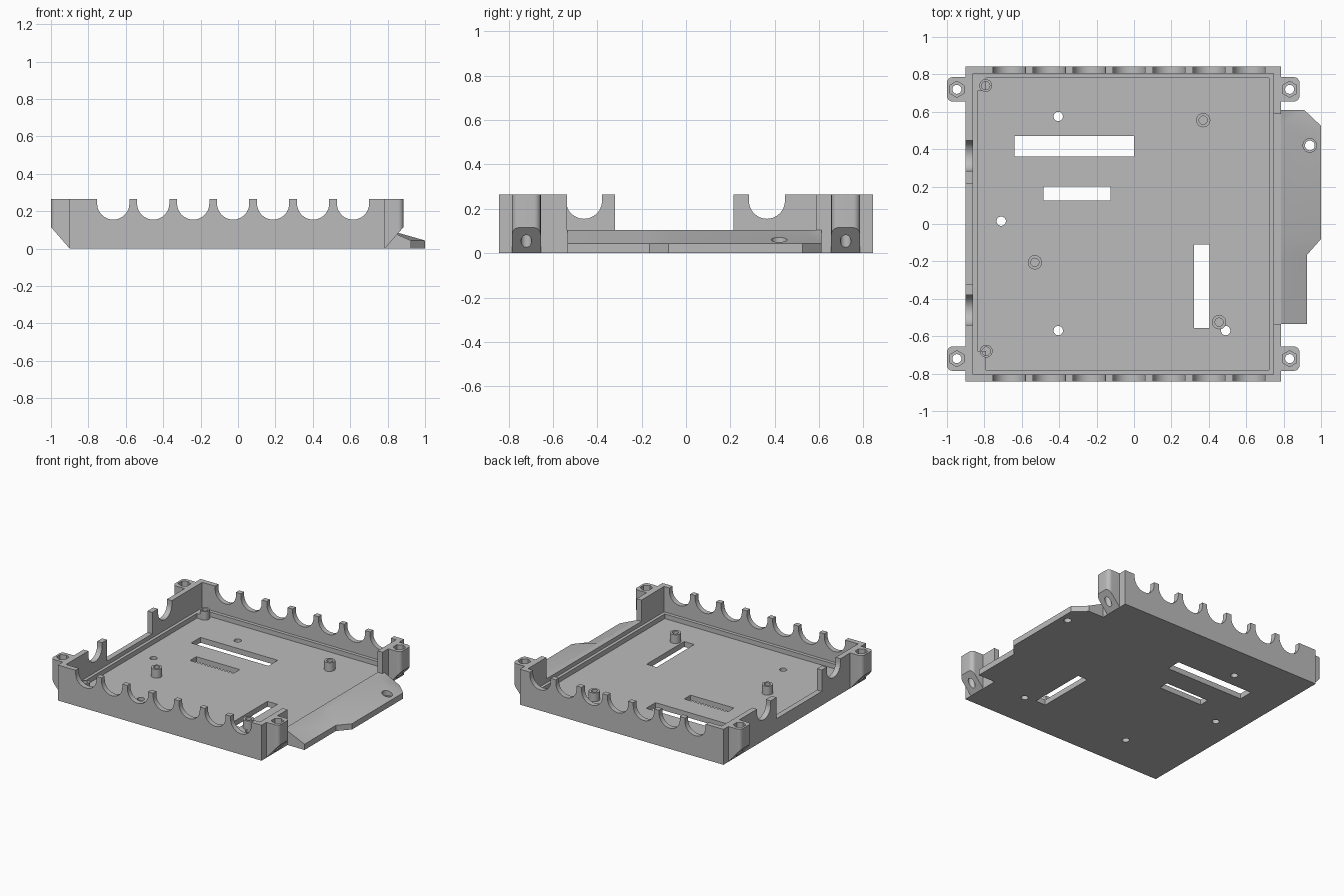
import bpy, bmesh, math

if "Cube" in bpy.data.objects:
    bpy.data.objects.remove(bpy.data.objects["Cube"], do_unlink=True)

grey = bpy.data.materials.new("plain_grey")
grey.use_nodes = True
colour = (0.5, 0.5, 0.5, 1)
grey.diffuse_color = colour
grey.node_tree.nodes["Principled BSDF"].inputs["Base Color"].default_value = colour

TOP, FLOOR, LEDGE, LIP = 0.265, 0.04, 0.075, 0.105


def finish(name, bm):
    bmesh.ops.recalc_face_normals(bm, faces=bm.faces)
    mesh = bpy.data.meshes.new(name)
    bm.to_mesh(mesh)
    bm.free()
    mesh.materials.append(grey)
    obj = bpy.data.objects.new(name, mesh)
    bpy.context.collection.objects.link(obj)
    return obj


def prism(name, outline, low, high, axis="z"):
    """Extrude a 2D outline along an axis."""
    place = {"x": lambda a, b, c: (c, a, b),
             "y": lambda a, b, c: (a, c, b),
             "z": lambda a, b, c: (a, b, c)}[axis]
    bm = bmesh.new()
    ends = [[bm.verts.new(place(a, b, c)) for a, b in outline] for c in (low, high)]
    n = len(outline)
    bm.faces.new(ends[0])
    bm.faces.new(ends[1])
    for i in range(n):
        j = (i + 1) % n
        bm.faces.new((ends[0][i], ends[0][j], ends[1][j], ends[1][i]))
    return finish(name, bm)


def box(name, x0, x1, y0, y1, z0, z1):
    return prism(name, [(x0, y0), (x1, y0), (x1, y1), (x0, y1)], z0, z1)


def arc(cx, cy, r, start=0, end=360, n=32):
    full = end - start == 360
    steps = n if full else n + 1
    return [(cx + r * math.cos(math.radians(start + (end - start) * i / n)),
             cy + r * math.sin(math.radians(start + (end - start) * i / n)))
            for i in range(steps)]


def cut(obj, cutter):
    mod = obj.modifiers.new("cut", "BOOLEAN")
    mod.operation = "DIFFERENCE"
    mod.solver = "EXACT"
    mod.object = cutter
    bpy.context.view_layer.objects.active = obj
    bpy.ops.object.modifier_apply(modifier=mod.name)
    bpy.data.objects.remove(cutter, do_unlink=True)


def u_notch(centre, r, low, high, axis):
    bottom = arc(centre, 0.155 + r, r, 180, 360, 24)
    return prism("cutter", [(centre - r, 0.4)] + bottom + [(centre + r, 0.4)], low, high, axis)


# Open tray with a stepped ledge round the floor
case = box("case_shell", -0.9, 0.785, -0.843, 0.843, 0, TOP)
cut(case, box("cutter", -0.86, 0.745, -0.805, 0.805, LEDGE, 0.5))
cut(case, box("cutter", -0.837, 0.722, -0.78, 0.78, FLOOR, 0.5))

# Cable notches in the front and back walls
for i in range(7):
    x = -0.667 + i * 0.2137
    for low in (-0.9, 0.75):
        cut(case, u_notch(x, 0.086, low, low + 0.15, "y"))

# Left wall notches and gap, right wall opening
for y in (-0.46, 0.365):
    cut(case, u_notch(y, 0.081, -0.95, -0.85, "x"))
cut(case, box("cutter", -0.95, -0.85, -0.32, 0.215, LIP, 0.5))
cut(case, box("cutter", 0.735, 0.85, -0.537, 0.587, LIP, 0.5))

# Floor slots and holes
for x0, x1, y0, y1 in ((-0.64, 0, 0.36, 0.47), (-0.485, -0.125, 0.125, 0.2),
                       (0.32, 0.403, -0.555, -0.11)):
    cut(case, box("cutter", x0, x1, y0, y1, -0.1, 0.06))
for x, y in ((-0.405, 0.575), (-0.71, 0.015), (-0.405, -0.57), (0.49, -0.57)):
    cut(case, prism("cutter", arc(x, y, 0.025), -0.1, 0.06))

# Corner pads and screw standoffs
for name, y0, y1 in (("back", 0.71, 0.78), ("front", -0.78, -0.68)):
    box("corner_pad_" + name, -0.837, -0.79, y0, y1, FLOOR, LEDGE)
for i, (x, y) in enumerate(((0.37, 0.555), (-0.53, -0.205), (0.455, -0.525),
                            (-0.793, 0.74), (-0.79, -0.68))):
    r = 0.038 if i < 3 else 0.034
    post = prism("standoff_%d" % (i + 1), arc(x, y, r), FLOOR, LIP)
    cut(post, prism("cutter", arc(x, y, 0.022), FLOOR + 0.01, 0.2))


# Screw lugs with nut pockets and sloped undersides
def screw_lug(name, wall, side, y):
    tip, half, r = wall + side * 0.1, 0.065, 0.03
    corners = [(wall, y - half)]
    for sign in (-1, 1):
        start = -90 if sign < 0 else 0
        corners += [(wall + side * (0.1 - r) + side * (px),
                     y + sign * (half - r) + py)
                    for px, py in arc(0, 0, r, start, start + 90, 8)]
    corners.append((wall, y + half))
    lug = prism(name, corners, 0, TOP)
    cut(lug, prism("cutter", [(wall, 0), (tip, 0.115), (tip + side * 0.05, 0.1725),
                              (tip + side * 0.05, -0.1), (wall, -0.1)],
                   y - 0.2, y + 0.2, "y"))
    x = wall + side * 0.047
    cut(lug, prism("cutter", arc(x, y, 0.024), -0.1, 0.5))
    cut(lug, prism("cutter", arc(x, y, 0.043, 30, 390, 6), 0.2, 0.5))
    return lug


for end, y in (("front", -0.72), ("back", 0.72)):
    screw_lug("screw_lug_right_" + end, -0.9, -1, y)
    screw_lug("screw_lug_left_" + end, 0.785, 1, y)

# Sloping side apron
bm = bmesh.new()
rows = []
for y, x in ((-0.535, 0.925), (-0.165, 0.925), (-0.08, 1.0), (0.525, 1.0), (0.61, 0.91)):
    rows.append([bm.verts.new(p) for p in ((0.785, y, 0), (x, y, 0),
                                           (x, y, 0.043), (0.785, y, LIP))])
for a, b in zip(rows, rows[1:]):
    for i in range(4):
        j = (i + 1) % 4
        bm.faces.new((a[i], a[j], b[j], b[i]))
bm.faces.new(rows[0])
bm.faces.new(rows[-1])
bmesh.ops.triangulate(bm, faces=bm.faces)
apron = finish("side_apron", bm)
cut(apron, prism("cutter", arc(0.94, 0.42, 0.026), -0.1, 0.3))
cut(apron, prism("cutter", arc(0.94, 0.42, 0.036), 0.03, 0.3))

# Smooth the round parts, keep edges crisp
for obj in bpy.context.collection.objects:
    if obj.type == "MESH" and grey.name in obj.data.materials:
        bpy.ops.object.select_all(action="DESELECT")
        obj.select_set(True)
        bpy.context.view_layer.objects.active = obj
        bpy.ops.object.shade_smooth_by_angle(angle=math.radians(30))
